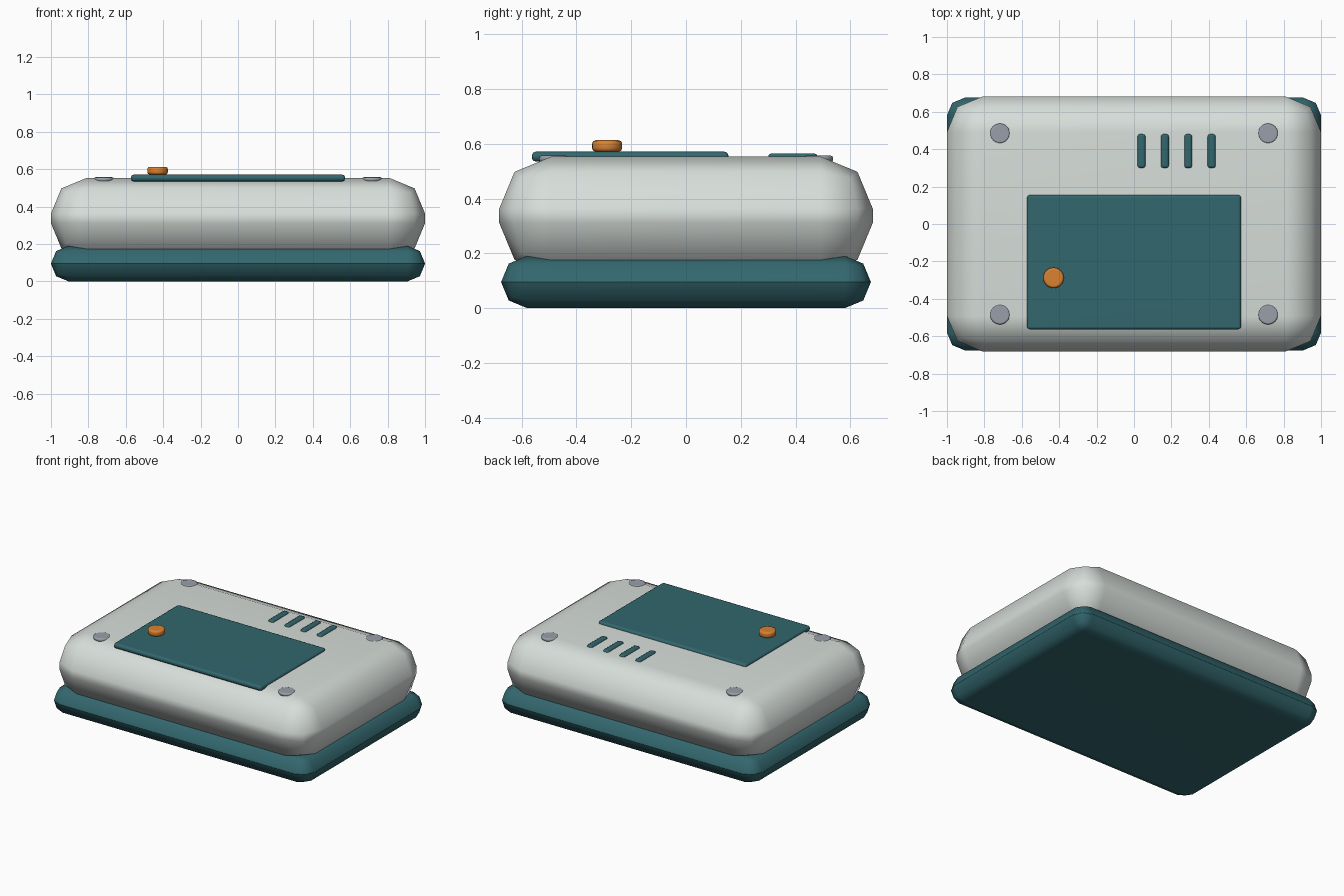
import bpy
import math

if "Cube" in bpy.data.objects:
    bpy.data.objects.remove(bpy.data.objects["Cube"])


def material(name, rgb):
    mat = bpy.data.materials.new(name)
    mat.use_nodes = True
    mat.diffuse_color = (*rgb, 1)
    mat.node_tree.nodes["Principled BSDF"].inputs["Base Color"].default_value = (*rgb, 1)
    return mat


shell_grey = material("pale shell grey", (0.68, 0.73, 0.70))
teal = material("dark teal", (0.032, 0.135, 0.155))
orange = material("orange", (0.70, 0.22, 0.03))
stud_grey = material("stud grey", (0.32, 0.35, 0.40))


def finish(name, mat, bevel, segments):
    """Name, colour, round and smooth the active object."""
    obj = bpy.context.object
    obj.name = obj.data.name = name
    obj.data.materials.append(mat)
    bpy.ops.object.transform_apply(location=False, rotation=False, scale=True)
    bpy.ops.object.shade_smooth()
    mod = obj.modifiers.new("round edges", 'BEVEL')
    mod.width = bevel
    mod.segments = segments
    mod.limit_method = 'ANGLE'
    mod.angle_limit = math.radians(40)
    normals = obj.modifiers.new("clean shading", 'WEIGHTED_NORMAL')
    normals.keep_sharp = True
    return obj


def box(name, mat, center, size, bevel, segments=2):
    bpy.ops.mesh.primitive_cube_add(size=1, location=center)
    bpy.context.object.scale = size
    return finish(name, mat, bevel, segments)


def disc(name, mat, center, radius, height, bevel):
    bpy.ops.mesh.primitive_cylinder_add(vertices=24, radius=radius, depth=height, location=center)
    return finish(name, mat, bevel, 2)


# Two halves of the casing
box("base", teal, (0, 0, 0.095), (2, 1.35, 0.19), 0.0945)
box("upper_shell", shell_grey, (0, 0, 0.337), (2, 1.364, 0.432), 0.19)

# Cover panel with its latch button
box("cover_panel", teal, (0, -0.204, 0.553), (1.144, 0.718, 0.036), 0.014)
disc("latch_button", orange, (-0.43, -0.288, 0.592), 0.055, 0.042, 0.013)

# Row of vent bars
for i in range(4):
    box(f"vent_bar_{i + 1}", teal, (0.04 + i * 0.125, 0.39, 0.55), (0.042, 0.18, 0.03), 0.012)

# Corner studs
for side, x in (("left", 0.717), ("right", -0.717)):
    for end, y in (("front", -0.484), ("back", 0.484)):
        disc(f"{end}_{side}_stud", stud_grey, (x, y, 0.545), 0.053, 0.024, 0.009)
